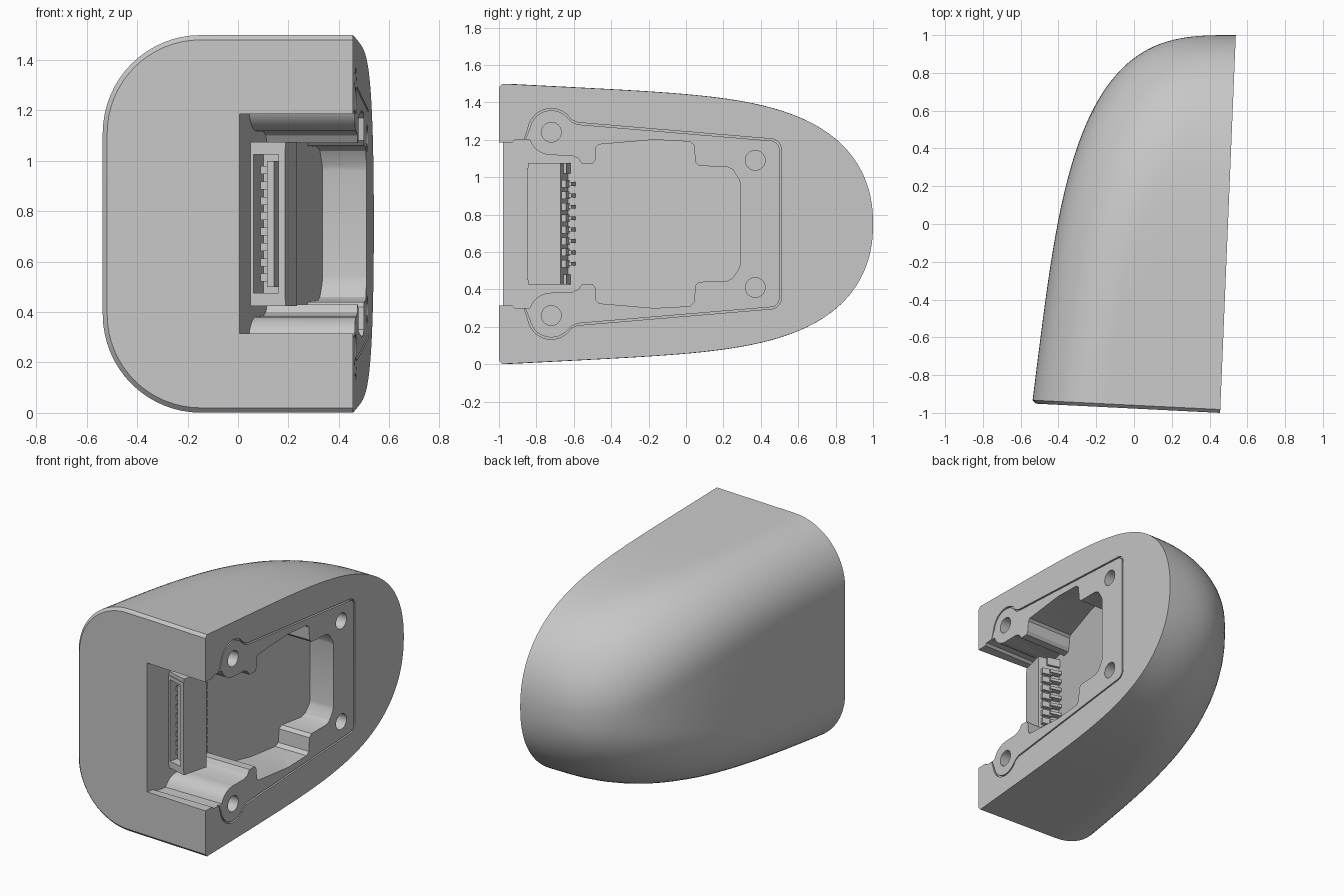
import bpy, bmesh
from math import sin, cos, pi, radians

cube = bpy.data.objects.get("Cube")
if cube:
    bpy.data.objects.remove(cube, do_unlink=True)

MID = 0.75    # height of the mirror plane
SLOPE = 0.26  # slope of the pocket floor

grey = bpy.data.materials.new("plain grey")
grey.use_nodes = True
COLOUR = (0.57, 0.57, 0.57, 1)
grey.diffuse_color = COLOUR
grey.node_tree.nodes["Principled BSDF"].inputs["Base Color"].default_value = COLOUR


def make_object(name, bm):
    bmesh.ops.recalc_face_normals(bm, faces=bm.faces)
    mesh = bpy.data.meshes.new(name)
    bm.to_mesh(mesh)
    bm.free()
    obj = bpy.data.objects.new(name, mesh)
    mesh.materials.append(grey)
    bpy.context.collection.objects.link(obj)
    return obj


def select(obj):
    bpy.ops.object.select_all(action="DESELECT")
    obj.select_set(True)
    bpy.context.view_layer.objects.active = obj


def cut(target, cutter):
    cutter.hide_render = True
    mod = target.modifiers.new("cut", "BOOLEAN")
    mod.operation = "DIFFERENCE"
    mod.solver = "EXACT"
    mod.object = cutter
    select(target)
    bpy.ops.object.modifier_apply(modifier=mod.name)
    bpy.data.objects.remove(cutter, do_unlink=True)


def prism(name, outline, bottom, top):
    """Extrude a (y, z) outline along x; bottom and top are functions of y."""
    bm = bmesh.new()
    low = [bm.verts.new((bottom(y), y, z)) for y, z in outline]
    high = [bm.verts.new((top(y), y, z)) for y, z in outline]
    bm.faces.new(low)
    bm.faces.new(high)
    n = len(outline)
    for i in range(n):
        j = (i + 1) % n
        bm.faces.new((low[i], low[j], high[j], high[i]))
    return make_object(name, bm)


def face_x(y):
    """Tilted flat mounting face."""
    return 0.4975 + 0.0415 * y


def floor_x(y):
    """Sloping floor of the pocket."""
    return SLOPE * (y + 1)


def outside(y):
    return 0.8


SOCKET_HEIGHT = 0.148


def boxes(name, ranges):
    """Boxes standing square on the sloping floor; x is height above it."""
    bm = bmesh.new()
    for box in ranges:
        for v in bmesh.ops.create_cube(bm, size=1)["verts"]:
            up, y, z = [r[0] + (c + 0.5) * (r[1] - r[0]) for c, r in zip(v.co, box)]
            y += SLOPE * (SOCKET_HEIGHT - up)
            v.co = (floor_x(y) + up, y, z)
    return make_object(name, bm)


def mirrored(half):
    return half + [(y, 2 * MID - z) for y, z in reversed(half)]


def arc(cy, cz, r, start, end, steps=12):
    angles = [radians(start + (end - start) * i / steps) for i in range(steps + 1)]
    return [(cy + r * cos(a), cz + r * sin(a)) for a in angles]


# Domed shell: rounded sections that shrink to a tip at the back
def section(s, inset=0):
    width = (0.995 - 0.16 * s) * (1 - s ** 4.1) ** (1 / 3.2) - inset
    height = (MID - 0.1 * s) * (1 - s ** 5.5) ** (1 / 2.2) - inset
    blend = 0.95 * s ** 2.8
    radius = 0.39 - inset
    rx = min(radius + (width - radius) * blend, width * 0.98)
    rz = min(radius + (height - radius) * blend, height * 0.98)
    power = 2 / (2 + 0.3 * s)
    half = [((width - rx) * i / 4, height) for i in range(4)]
    for i in range(17):
        a = pi / 2 * i / 16
        half.append((width - rx + rx * sin(a) ** power,
                     height - rz + rz * max(cos(a), 0) ** power))
    ring = half + [(d, -z) for d, z in reversed(half)]
    y = 2 * s - 1
    return [(face_x(y) - d, y + 0.05 * d * (1 - s), MID + z) for d, z in ring]


STATIONS = 48
rings = [section(0, 0.02), section(0.009)]
rings += [section(1 - (1 - i / STATIONS) ** 3) for i in range(1, STATIONS)]
bm = bmesh.new()
loops = [[bm.verts.new(p) for p in ring] for ring in rings]
tip = bm.verts.new((face_x(1), 1, MID))
count = len(loops[0])
bm.faces.new(loops[0])
for a, b in zip(loops, loops[1:]):
    for i in range(count):
        j = (i + 1) % count
        bm.faces.new((a[i], a[j], b[j], b[i]))
for i in range(count):
    bm.faces.new((loops[-1][i], loops[-1][(i + 1) % count], tip))
shell = make_object("shell", bm)


# Narrow seal groove around the pocket
def groove_outline(d):
    half = [(-0.91, 1.19 - d), (-0.865, 1.2 - d)] + arc(-0.72, 1.24, 0.127 - d, 170, 50)
    half += [(-0.61, 1.305 - d), (-0.58, 1.292 - d), (0.44, 1.206 - d)]
    return mirrored(half + arc(0.45, 1.146, 0.06 - d, 80, 0, 6))


groove = prism("groove_cutter", groove_outline(0), lambda y: face_x(y) - 0.015, outside)
cut(groove, prism("groove_core", groove_outline(0.01), lambda y: 0.3, lambda y: 0.9))
cut(shell, groove)

# Pocket that opens through the front, stepping round the screw bosses
pocket = [(-1.1, 1.185), (-0.93, 1.185), (-0.915, 1.2), (-0.86, 1.2)]
pocket += arc(-0.72, 1.24, 0.122, 200, 270, 8)
pocket += [(-0.61, 1.115), (-0.575, 1.1), (-0.555, 1.07), (-0.5, 1.07), (-0.485, 1.09),
           (-0.48, 1.16), (-0.465, 1.175), (-0.17, 1.2), (0.02, 1.19), (0.043, 1.17),
           (0.05, 1.08), (0.07, 1.06), (0.22, 1.055), (0.25, 1.04), (0.285, 0.985),
           (0.29, 0.96)]
cut(shell, prism("pocket_cutter", mirrored(pocket), floor_x, outside))

# Four screw holes
for y, z in ((-0.72, 1.24), (0.37, 1.09)):
    for hole_z in (z, 2 * MID - z):
        hole = arc(y, hole_z, 0.053, 0, 345, 23)
        cut(shell, prism("hole_cutter", hole, lambda y: face_x(y) - 0.25, outside))
select(shell)
bpy.ops.object.shade_smooth_by_angle(angle=radians(30))

# Socket housing with an opening towards the front
housing = boxes("socket_housing", [((-0.01, SOCKET_HEIGHT), (-0.85, -0.67), (0.45, 1.05))])
cut(housing, boxes("socket_cutter", [((0.014, 0.12), (-0.95, -0.7), (0.475, 1.025))]))

# End clips on the socket
clips = []
for side in (-1, 1):
    for up, y, near, far in (((0, SOCKET_HEIGHT), (-0.845, -0.67), 0.295, 0.325),
                             ((0, 0.09), (-0.7, -0.655), 0.27, 0.325)):
        clips.append((up, y, sorted((MID + side * near, MID + side * far))))
boxes("socket_clips", clips)

# Tongue, contact pins and solder tails
boxes("socket_tongue", [((0.065, 0.095), (-0.83, -0.69), (0.5, 1.0))])
pins, tails = [], []
for i in range(8):
    z = MID + (i - 3.5) * 0.061
    pins.append(((0.035, 0.067), (-0.82, -0.69), (z - 0.016, z + 0.016)))
    tails.append(((0.06, 0.13), (-0.68, -0.645), (z - 0.02, z + 0.02)))
    tails.append(((0, 0.08), (-0.67, -0.63), (z - 0.01, z + 0.01)))
boxes("contact_pins", pins)
boxes("solder_tails", tails)
